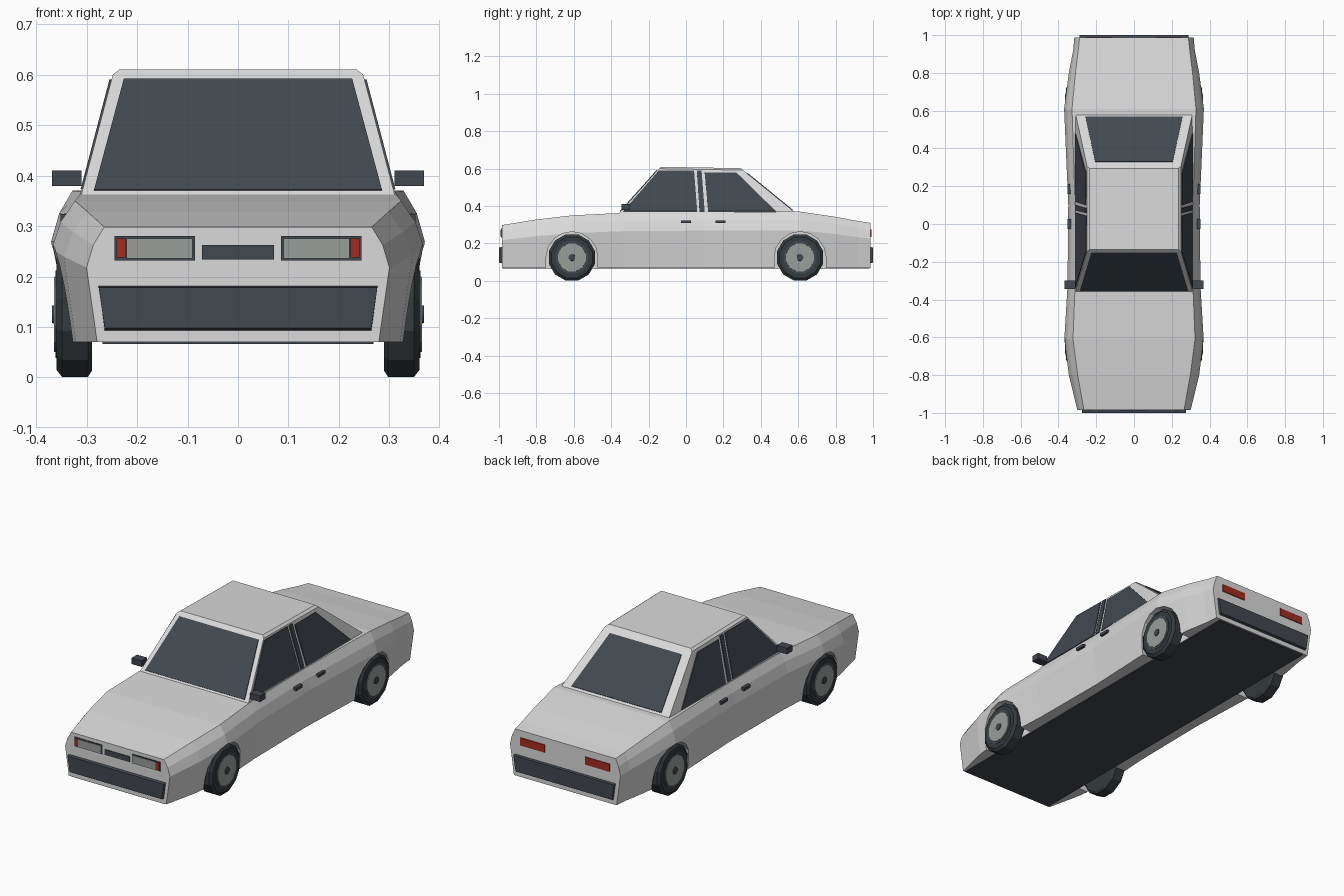
import bpy, bmesh, math
from mathutils import Vector

cube = bpy.data.objects.get("Cube")
if cube:
    bpy.data.objects.remove(cube, do_unlink=True)


def material(name, r, g, b):
    m = bpy.data.materials.new(name)
    m.use_nodes = True
    m.diffuse_color = (r, g, b, 1)
    m.node_tree.nodes["Principled BSDF"].inputs["Base Color"].default_value = (r, g, b, 1)
    return m


PAINT = material("pale grey paint", 0.70, 0.70, 0.70)
DARK = material("dark slate trim", 0.055, 0.065, 0.08)
TYRE = material("tyre rubber", 0.035, 0.043, 0.048)
STEEL = material("grey metal", 0.32, 0.345, 0.325)
RED = material("red lamp", 0.36, 0.025, 0.015)


def loft(name, rings, mat):
    """Closed solid through rings with equal point counts."""
    bm = bmesh.new()
    rows = [[bm.verts.new(p) for p in ring] for ring in rings]
    n = len(rows[0])
    for a, b in zip(rows, rows[1:]):
        for i in range(n):
            j = (i + 1) % n
            bm.faces.new((a[i], a[j], b[j], b[i]))
    bm.faces.new(rows[0])
    bm.faces.new(rows[-1])
    bmesh.ops.recalc_face_normals(bm, faces=bm.faces)
    mesh = bpy.data.meshes.new(name)
    bm.to_mesh(mesh)
    bm.free()
    mesh.materials.append(mat)
    ob = bpy.data.objects.new(name, mesh)
    bpy.context.collection.objects.link(ob)
    return ob


def box(name, x, y, z, mat):
    rect = lambda h: [(x[0], y[0], h), (x[1], y[0], h), (x[1], y[1], h), (x[0], y[1], h)]
    return loft(name, [rect(z[0]), rect(z[1])], mat)


def pane(name, pts, mat):
    """Thin plate straddling the surface it lies on."""
    pts = [Vector(p) for p in pts]
    n = (pts[1] - pts[0]).cross(pts[2] - pts[0]).normalized() * 0.004
    return loft(name, [[p - n for p in pts], [p + n for p in pts]], mat)


def circle(x, y, z, r, n=12):
    return [(x, y + r * math.cos(math.tau * (i + 0.5) / n),
             z + r * math.sin(math.tau * (i + 0.5) / n)) for i in range(n)]


# Body shell: station y, widest half width, shoulder half width, shoulder height
def section(y, wide, top, high):
    half = [(wide * 0.93, 0.07), (wide, high * 0.73),
            (wide * 0.62 + top * 0.38, high * 0.88), (top, high)]
    return [(w, y, z) for w, z in half] + [(-w, y, z) for w, z in reversed(half)]


stations = [(-0.985, 0.30, 0.265, 0.298), (-0.8, 0.345, 0.298, 0.328),
            (-0.61, 0.369, 0.323, 0.35), (-0.33, 0.352, 0.312, 0.364),
            (0.1, 0.348, 0.312, 0.368), (0.61, 0.37, 0.328, 0.37),
            (0.8, 0.345, 0.31, 0.342), (0.92, 0.322, 0.295, 0.32),
            (0.987, 0.316, 0.288, 0.31)]
body = loft("body_shell", [section(*s) for s in stations], PAINT)

# Wheel arches cut out of the shell
AXLE, HUB_Z, ARCH = 0.61, 0.125, 0.138
for side in (-1, 1):
    for y in (-AXLE, AXLE):
        outline = [(y + ARCH, -0.05)]
        for i in range(9):
            a = math.pi * i / 8
            outline.append((y + ARCH * math.cos(a), HUB_Z + ARCH * math.sin(a)))
        outline.append((y - ARCH, -0.05))
        cutter = loft("arch_cutter", [[(side * x, *p) for p in outline] for x in (0.27, 0.5)], PAINT)
        cutter.hide_render = True
        mod = body.modifiers.new("arch", "BOOLEAN")
        mod.operation = "DIFFERENCE"
        mod.solver = "EXACT"
        mod.object = cutter
        bpy.context.view_layer.objects.active = body
        bpy.ops.object.modifier_apply(modifier=mod.name)
        bpy.data.objects.remove(cutter, do_unlink=True)

# Underbody
box("floor_pan", (-0.268, 0.268), (-0.98, 0.98), (0.066, 0.073), DARK)


# Cabin with a narrow chamfer round the roof
def cabin_ring(half, front, back, z_front, z_back):
    return [(-half, front, z_front), (half, front, z_front),
            (half, back, z_back), (-half, back, z_back)]


loft("cabin", [cabin_ring(0.311, -0.36, 0.59, 0.36, 0.36),
               cabin_ring(0.248, -0.145, 0.305, 0.60, 0.592),
               cabin_ring(0.235, -0.135, 0.295, 0.61, 0.602)], PAINT)


def on_front(x, z):
    return (x, -0.36 + (z - 0.36) * 0.215 / 0.24, z)


def on_back(x, z):
    return (x, 0.59 - (z - 0.36) * 0.285 / 0.232, z)


def on_side(side, y, z):
    return (side * (0.311 - (z - 0.36) * 0.063 / 0.24), y, z)


# Front and rear glass
for name, fit, low, high, z0, z1 in (("windscreen", on_front, 0.285, 0.226, 0.37, 0.59),
                                     ("rear_window", on_back, 0.257, 0.205, 0.378, 0.574)):
    pane(name, [fit(-low, z0), fit(low, z0), fit(high, z1), fit(-high, z1)], DARK)

# Side glass: bottom front, bottom back, top back, top front
side_glass = {"front_door_window": (-0.335, 0.06, 0.043, -0.145),
              "door_pillar_trim": (0.072, 0.1, 0.083, 0.058),
              "rear_door_window": (0.118, 0.48, 0.27, 0.1)}
for side, tag in ((1, "left"), (-1, "right")):
    for name, (a, b, c, d) in side_glass.items():
        top = 0.578 if "rear" in name else 0.59
        pane(f"{tag}_{name}", [on_side(side, a, 0.372), on_side(side, b, 0.372),
                               on_side(side, c, top), on_side(side, d, top)], DARK)

    # Mirror and door handles
    span = lambda a, b: sorted((side * a, side * b))
    box(f"{tag}_mirror", span(0.31, 0.368), (-0.345, -0.3), (0.379, 0.41), DARK)
    for y, part in ((0, "front"), (0.185, "rear")):
        box(f"{tag}_{part}_handle", span(0.33, 0.352), (y - 0.026, y + 0.026), (0.309, 0.324), DARK)

    # Lamps
    box(f"{tag}_headlight_surround", span(0.085, 0.245), (-0.988, -0.98), (0.232, 0.28), DARK)
    box(f"{tag}_headlight", span(0.09, 0.221), (-0.991, -0.984), (0.236, 0.275), STEEL)
    box(f"{tag}_indicator", span(0.223, 0.241), (-0.991, -0.984), (0.238, 0.275), RED)
    box(f"{tag}_tail_light", span(0.115, 0.255), (0.982, 0.991), (0.234, 0.274), RED)

    # Wheels: bevelled tyre, rim disc and hub cap
    for y, part in ((-AXLE, "front"), (AXLE, "rear")):
        def turned(name, steps, mat):
            loft(f"{tag}_{part}_{name}", [circle(side * x, y, HUB_Z, r) for x, r in steps], mat)

        turned("tyre", ((0.289, 0.115), (0.297, 0.128), (0.349, 0.128), (0.36, 0.113)), TYRE)
        turned("rim_ring", ((0.35, 0.09), (0.362, 0.09)), DARK)
        turned("rim", ((0.35, 0.08), (0.364, 0.077)), STEEL)
        turned("hub_cap", ((0.35, 0.02), (0.368, 0.018)), DARK)

# Grille
box("grille", (-0.071, 0.071), (-0.989, -0.982), (0.234, 0.262), DARK)

# Bumpers, tapering towards the lower edge
for end, name, w in ((-1, "front_bumper", 0.276), (1, "rear_bumper", 0.288)):
    rings = []
    for y, low, high in ((0.98, 0.092, 0.182), (1.0, 0.098, 0.178)):
        rings.append([(-w + 0.012, end * y, low), (w - 0.012, end * y, low),
                      (w, end * y, high), (-w, end * y, high)])
    loft(name, rings, DARK)
